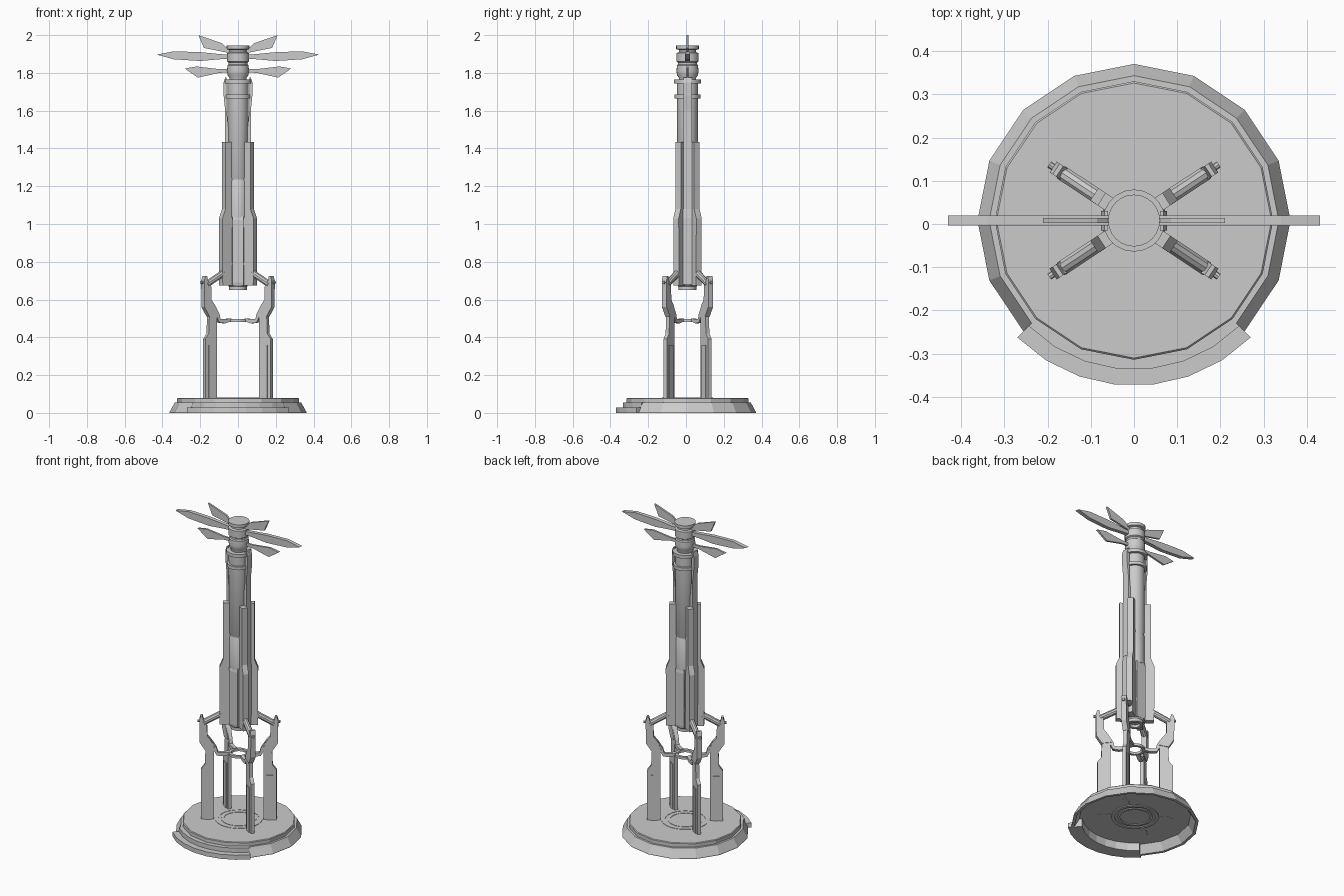
import bpy, bmesh
from math import radians, cos, sin, pi
from mathutils import Matrix, Vector

CY = 0.008  # shared axis of the stand, hilt and blades


def finish(name, bm, angle=0.0, smooth=False):
    bmesh.ops.remove_doubles(bm, verts=bm.verts, dist=1e-5)
    bmesh.ops.recalc_face_normals(bm, faces=bm.faces)
    me = bpy.data.meshes.new(name)
    bm.to_mesh(me)
    bm.free()
    ob = bpy.data.objects.new(name, me)
    ob.matrix_world = Matrix.Translation((0, CY, 0)) @ Matrix.Rotation(angle, 4, 'Z')
    bpy.context.collection.objects.link(ob)
    if smooth:
        bpy.ops.object.select_all(action='DESELECT')
        ob.select_set(True)
        bpy.context.view_layer.objects.active = ob
        bpy.ops.object.shade_smooth_by_angle(angle=radians(35))
    return ob


def lathe(name, prof, segs, start=90, sweep=360, closed=False, smooth=False):
    """Spin an (r, z) profile about z, fully or partly."""
    bm = bmesh.new()
    full = sweep == 360
    rings = []
    for i in range(segs if full else segs + 1):
        a = radians(start + sweep * i / segs)
        rings.append([bm.verts.new((r * cos(a), r * sin(a), z)) for r, z in prof])
    n = len(prof)
    for i in range(segs):
        a, b = rings[i], rings[(i + 1) % len(rings)]
        for j in range(n if closed else n - 1):
            k = (j + 1) % n
            bm.faces.new((a[j], b[j], b[k], a[k]))
    if closed and not full:
        bm.faces.new(rings[0])
        bm.faces.new(rings[-1])
    return finish(name, bm, smooth=smooth)


def plate(name, pts, thick, angle=0.0):
    """Extrude an (r, z) outline sideways and turn it about z."""
    bm = bmesh.new()
    lo = [bm.verts.new((r, -thick / 2, z)) for r, z in pts]
    hi = [bm.verts.new((r, thick / 2, z)) for r, z in pts]
    bm.faces.new(lo)
    bm.faces.new(hi)
    for i in range(len(pts)):
        j = (i + 1) % len(pts)
        bm.faces.new((lo[i], lo[j], hi[j], hi[i]))
    return finish(name, bm, angle)


def rod(name, a, b, rad, angle, segs=10):
    """Cylinder between two (r, z) points in a radial plane."""
    a, b = Vector((a[0], 0, a[1])), Vector((b[0], 0, b[1]))
    d = b - a
    m = Matrix.Translation((a + b) / 2) @ d.to_track_quat('Z', 'Y').to_matrix().to_4x4()
    bm = bmesh.new()
    bmesh.ops.create_cone(bm, cap_ends=True, segments=segs, radius1=rad, radius2=rad,
                          depth=d.length, matrix=m)
    return finish(name, bm, angle, smooth=True)


# Base: 16-sided top plate, three-quarter flared skirt, front steps
lathe("base_plate", [(0, 0.08), (0.318, 0.08), (0.322, 0.076), (0.322, 0.05), (0, 0.05)], 16)
lathe("base_skirt", [(0.318, 0.055), (0.335, 0.055), (0.343, 0.04), (0.362, 0.005), (0.362, 0),
                     (0.345, 0), (0.318, 0.045)], 12, -45, 270, closed=True)
lathe("front_steps", [(0.3, 0), (0.382, 0), (0.382, 0.028), (0.345, 0.028),
                      (0.345, 0.055), (0.3, 0.055)], 7, -135, 90, closed=True)
for k, (r0, r1) in enumerate([(0.085, 0.1), (0.115, 0.135)]):
    lathe(f"floor_ring_{k}", [(r0, 0.045), (r1, 0.045), (r1, 0.082), (r0, 0.082)], 24, closed=True)

# Four legs with knees, arms and inner claws
for k, a in enumerate([33.5, 146.5, 213.5, 326.5]):
    a = radians(a)
    plate(f"leg_{k}", [(0.14, 0.048), (0.215, 0.048), (0.215, 0.39), (0.193, 0.42),
                       (0.188, 0.54), (0.14, 0.54), (0.14, 0.42)], 0.022, a)
    plate(f"leg_core_{k}", [(0.158, 0.048), (0.195, 0.048), (0.195, 0.36), (0.158, 0.36)], 0.032, a)
    plate(f"knee_{k}", [(0.222, 0.56), (0.224, 0.70), (0.216, 0.725), (0.206, 0.725), (0.2, 0.70),
                        (0.18, 0.68), (0.178, 0.60), (0.155, 0.57), (0.135, 0.52), (0.19, 0.51)],
          0.03, a)
    rod(f"arm_{k}", (0.2, 0.68), (0.095, 0.74), 0.018, a)
    rod(f"knee_pin_{k}", (0.2, 0.69), (0.235, 0.69), 0.008, a, 8)
    plate(f"claw_{k}", [(0.16, 0.58), (0.125, 0.525), (0.118, 0.498), (0.097, 0.496), (0.048, 0.5),
                        (0.048, 0.485), (0.09, 0.474), (0.125, 0.478), (0.142, 0.51),
                        (0.175, 0.54)], 0.022, a)
    # Grip fin on the hilt
    plate(f"grip_fin_{k}", [(0.045, 0.675), (0.108, 0.675), (0.11, 1.03), (0.09, 1.08),
                            (0.09, 1.435), (0.045, 1.435)], 0.034, a)

# Ring held by the claws
lathe("support_ring", [(0.042, 0.482), (0.058, 0.482), (0.058, 0.497), (0.042, 0.497)], 20,
      closed=True, smooth=True)

# Hilt tube with grooves, collars and head
lathe("hilt_tube", [(0, 0.665), (0.025, 0.665), (0.03, 0.65), (0.047, 0.65), (0.047, 0.668),
                    (0.053, 0.675), (0.053, 0.78), (0.05, 0.785), (0.05, 0.795), (0.053, 0.8),
                    (0.053, 0.98), (0.047, 0.985), (0.047, 1.03), (0.055, 1.035), (0.055, 1.225),
                    (0.052, 1.23), (0.052, 1.24), (0.055, 1.245), (0.055, 1.75), (0, 1.75)],
      24, smooth=True)
for name, z0, z1, r in [("lower_collar", 1.665, 1.685, 0.068), ("upper_collar", 1.745, 1.765, 0.072)]:
    lathe(name, [(0.04, z0), (r, z0), (r, z1), (0.04, z1)], 20, closed=True, smooth=True)
lathe("hilt_head", [(0, 1.745), (0.046, 1.745), (0.046, 1.775), (0.056, 1.79), (0.058, 1.81),
                    (0.056, 1.84), (0.05, 1.845), (0.05, 1.855), (0.058, 1.86), (0.058, 1.905),
                    (0.046, 1.91), (0.046, 1.922), (0.06, 1.926), (0.06, 1.945), (0, 1.945)],
      24, smooth=True)

# Front and rear panels of the hilt
for name, a in [("front_panel", -90), ("rear_panel", 90)]:
    plate(name, [(0.03, 0.675), (0.053, 0.675), (0.056, 0.69), (0.056, 1.02), (0.052, 1.04),
                 (0.03, 1.04)], 0.06, radians(a))

# Mirrored side straps and blades
for side, a in [("right", 0.0), ("left", pi)]:
    plate(f"side_strap_{side}", [(0.05, 1.08), (0.068, 1.08), (0.068, 1.6), (0.076, 1.68),
                                 (0.076, 1.75), (0.068, 1.775), (0.06, 1.775), (0.06, 1.6),
                                 (0.05, 1.5)], 0.045, a)
    plate(f"side_grip_{side}", [(0.045, 0.68), (0.068, 0.68), (0.072, 1.03), (0.066, 1.08),
                                (0.045, 1.08)], 0.05, a)
    plate(f"long_blade_{side}", [(0.04, 1.875), (0.1, 1.872), (0.2, 1.863), (0.34, 1.872),
                                 (0.43, 1.897), (0.34, 1.914), (0.2, 1.91), (0.1, 1.9),
                                 (0.04, 1.895)], 0.024, a)
    plate(f"upper_blade_{side}", [(0.045, 1.905), (0.18, 1.932), (0.21, 2.0), (0.085, 1.957),
                                  (0.045, 1.92)], 0.012, a)
    plate(f"lower_blade_{side}", [(0.04, 1.803), (0.1, 1.8), (0.212, 1.775), (0.282, 1.823),
                                  (0.22, 1.834), (0.1, 1.82), (0.04, 1.82)], 0.012, a)
